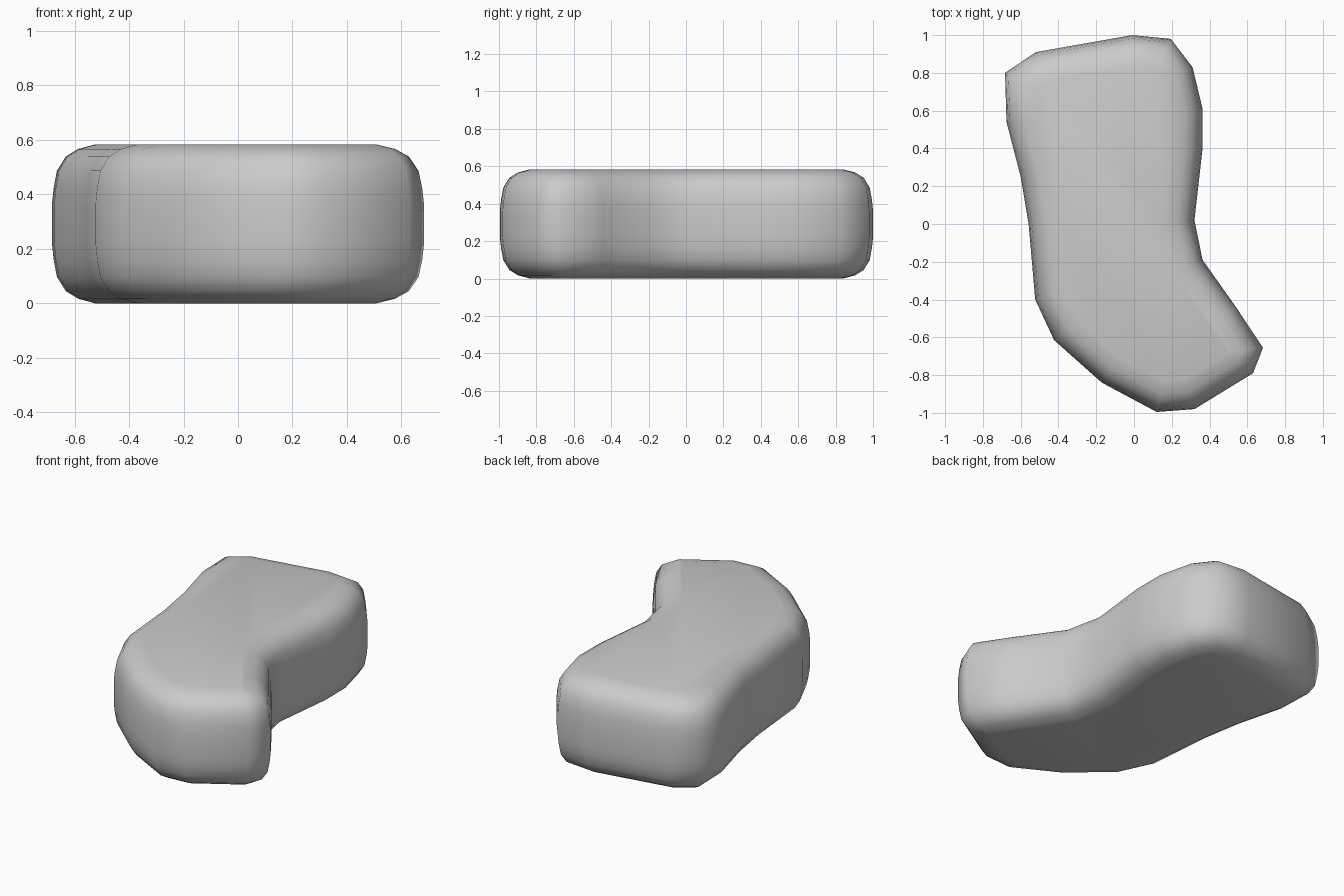
import bpy, bmesh
from mathutils import Vector

if "Cube" in bpy.data.objects:
    bpy.data.objects.remove(bpy.data.objects["Cube"])

# Plan outline at the widest level, counter-clockwise
OUTLINE = [(-0.683, 0.80), (-0.675, 0.54), (-0.60, 0.25), (-0.558, 0.0),
           (-0.523, -0.40), (-0.423, -0.615), (-0.17, -0.84), (0.12, -0.995),
           (0.32, -0.98), (0.63, -0.79), (0.683, -0.655), (0.54, -0.44),
           (0.363, -0.19), (0.32, 0.02), (0.363, 0.40), (0.363, 0.61),
           (0.31, 0.83), (0.195, 0.98), (-0.01, 1.0), (-0.52, 0.91)]
# Edge rounding: (inset from outline, height above mid level)
PROFILE = [(0.0, 0.07), (0.006, 0.13), (0.018, 0.195), (0.05, 0.247),
           (0.095, 0.275), (0.14, 0.287)]
MID = 0.292


def inset(points, d):
    """Offset a closed outline inward with mitred corners."""
    pts = [Vector(p) for p in points]
    out = []
    for i, p in enumerate(pts):
        a = (p - pts[i - 1]).normalized()
        b = (pts[(i + 1) % len(pts)] - p).normalized()
        n1, n2 = Vector((-a.y, a.x)), Vector((-b.y, b.x))
        out.append(p + (n1 + n2) * d / (1 + n1.dot(n2)))
    return out


# Stack of rings from bottom to top
levels = [(d, MID - h) for d, h in reversed(PROFILE)] + [(d, MID + h) for d, h in PROFILE]
bm = bmesh.new()
rings = [[bm.verts.new((p.x, p.y, z)) for p in inset(OUTLINE, d)] for d, z in levels]
n = len(OUTLINE)
for lo, hi in zip(rings, rings[1:]):
    for i in range(n):
        j = (i + 1) % n
        bm.faces.new((lo[i], lo[j], hi[j], hi[i]))

# Flat top and bottom, with a shallow inner ring to keep shading clean
caps = [bm.faces.new(rings[-1]), bm.faces.new(rings[0][::-1])]
for f in caps:
    f.normal_update()
bmesh.ops.inset_individual(bm, faces=caps, thickness=0.02)
for f in caps:
    s = 1 if f.normal.z > 0 else -1
    for v in f.verts:
        v.co.z = MID + s * 0.292
bmesh.ops.recalc_face_normals(bm, faces=bm.faces)

mesh = bpy.data.meshes.new("curved_block")
bm.to_mesh(mesh)
bm.free()
for poly in mesh.polygons:
    poly.use_smooth = True
block = bpy.data.objects.new("curved_block", mesh)
bpy.context.collection.objects.link(block)
